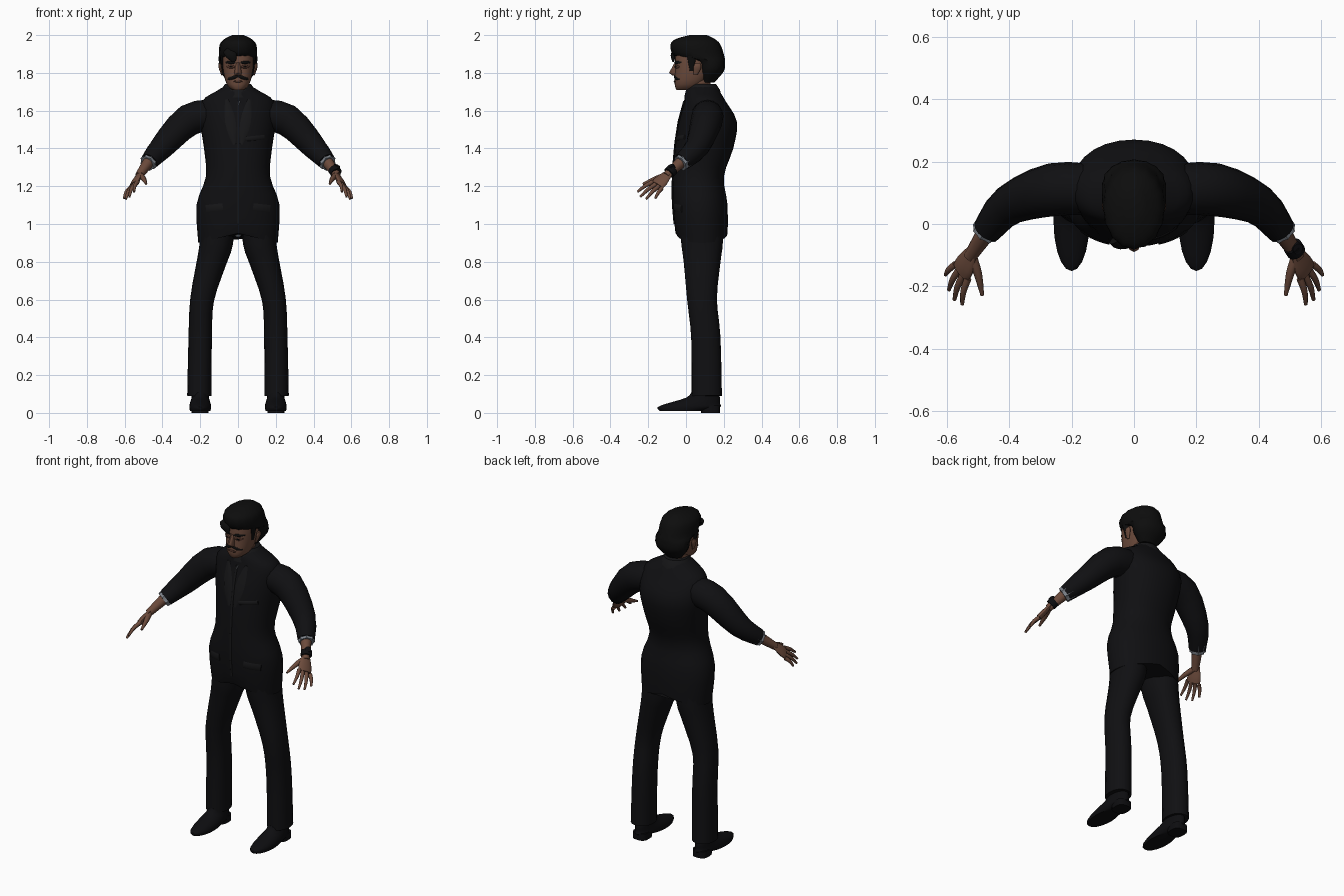
import bpy, bmesh
from math import sin, cos, pi, copysign
from mathutils import Vector

cube = bpy.data.objects.get("Cube")
if cube:
    bpy.data.objects.remove(cube)


def material(name, red, green, blue):
    mat = bpy.data.materials.new(name)
    mat.use_nodes = True
    mat.diffuse_color = (red, green, blue, 1)
    shader = mat.node_tree.nodes["Principled BSDF"]
    shader.inputs["Base Color"].default_value = mat.diffuse_color
    shader.inputs["Roughness"].default_value = .9
    return mat


suit = material("black suit", .005, .005, .006)
trim = material("suit trim", .008, .008, .009)
black_hair = material("black hair", .004, .004, .004)
leather = material("black leather", .004, .004, .005)
skin = material("brown skin", .15, .07, .045)
dark_skin = material("dark skin", .07, .03, .02)
shirt = material("grey shirt", .2, .22, .25)


def smooth(keys, steps=3):
    """Fill in between key tuples with a smooth curve through them."""
    filled = []
    for index in range(len(keys) - 1):
        before, start = keys[max(index - 1, 0)], keys[index]
        end, after = keys[index + 1], keys[min(index + 2, len(keys) - 1)]
        for step in range(steps):
            t = step / steps
            ease, blend = t * t * (3 - 2 * t), t * (1 - t)
            filled.append(tuple(
                a + (b - a) * ease + blend * ((1 - t) * (b - p) - t * (q - a)) / 2
                for p, a, b, q in zip(before, start, end, after)))
    return filled + [keys[-1]]


def loft(name, rings, mat, power=2, sides=16, wave=0, pair=False):
    """Skin rings of (centre, half axis, half axis), cap the ends, mirror pairs."""
    def rounded(value):
        return copysign(abs(value) ** (2 / power), value)

    bm = bmesh.new()
    loops = []
    for centre, across, along in rings:
        loop = []
        for side in range(sides):
            angle = 2 * pi * side / sides
            offset = across * rounded(cos(angle)) + along * rounded(sin(angle))
            loop.append(bm.verts.new(centre + offset * (1 + wave * (-1) ** side)))
        loops.append(loop)
    for low, high in zip(loops, loops[1:]):
        for side in range(sides):
            bm.faces.new((low[side - 1], low[side], high[side], high[side - 1]))
    bm.faces.new(loops[0])
    bm.faces.new(loops[-1])
    bmesh.ops.recalc_face_normals(bm, faces=bm.faces)
    mesh = bpy.data.meshes.new(name)
    bm.to_mesh(mesh)
    bm.free()
    mesh.materials.append(mat)
    part = bpy.data.objects.new(name, mesh)
    bpy.context.collection.objects.link(part)
    bpy.ops.object.select_all(action='DESELECT')
    part.select_set(True)
    bpy.context.view_layer.objects.active = part
    bpy.ops.object.shade_smooth_by_angle(angle=.8)
    if pair:
        mirror = part.modifiers.new("Mirror", 'MIRROR')
        mirror.use_mirror_merge = False
    return part


def stack(name, rows, mat, x=0, **options):
    """Level rings of (height, half width, front, back)."""
    rings = [(Vector((x, (front + back) / 2, z)), Vector((width, 0, 0)),
              Vector((0, (back - front) / 2, 0))) for z, width, front, back in rows]
    return loft(name, rings, mat, pair=x > 0, **options)


def limb(name, keys, mat, side=None, flat=1, pair=True, **options):
    """Rings square to a path of (x, y, z, radius); flat scales one radius."""
    path = smooth(keys)
    points = [Vector(key[:3]) for key in path]
    rings = []
    for index, point in enumerate(points):
        ahead = points[min(index + 1, len(points) - 1)] - points[max(index - 1, 0)]
        ahead.normalize()
        across = Vector(side) if side else ahead.cross(Vector((0, 0, 1)))
        across = (across - ahead * across.dot(ahead)).normalized()
        radius = path[index][3]
        rings.append((point, across * radius, ahead.cross(across) * radius * flat))
    return loft(name, rings, mat, pair=pair, **options)


def front_of(rows, x, z, power):
    """Depth of the front surface of a stack at x and z."""
    for low, high in zip(rows, rows[1:]):
        if low[0] <= z <= high[0]:
            share = (z - low[0]) / (high[0] - low[0])
            width, front, back = (a + share * (b - a) for a, b in zip(low[1:], high[1:]))
            reach = max(0, 1 - abs(x / width) ** power) ** (1 / power)
            return (front + back) / 2 - reach * (back - front) / 2
    return 0


def strip(name, rows, power, start, end, half, mat, bulge=0, thick=.004, pair=True):
    """Thin plate on a stack's front, widest in the middle when it bulges."""
    start, end = Vector(start), Vector(end)
    slope = (end - start).normalized()
    across = Vector((-slope.y, 0, slope.x))
    rings = []
    for step in range(7):
        x, z = start.lerp(end, step / 6)
        centre = Vector((x, front_of(rows, x, z, power) - .001, z))
        width = half + bulge * sin(pi * step / 6)
        rings.append((centre, across * width, Vector((0, thick, 0))))
    return loft(name, rings, mat, sides=8, pair=pair)


# Jacket, with the hem raised towards the middle
jacket_power, hem_width = 2.15, .21
jacket_rows = smooth([(.9, hem_width, -.05, .22), (1.1, .22, -.07, .22), (1.25, .17, -.07, .2),
                      (1.4, .18, -.06, .25), (1.54, .2, -.04, .27), (1.65, .19, -.01, .21),
                      (1.7, .12, 0, .18), (1.73, .07, .02, .16)])
jacket = stack("jacket", jacket_rows, suit, power=jacket_power, sides=28)
for vert in jacket.data.vertices[:28]:
    vert.co.z += .05 * (1 - abs(vert.co.x) / hem_width)
stack("collar", [(1.67, .1, -.01, .19), (1.71, .09, 0, .18), (1.74, .07, .02, .16)], trim)
stack("shirt_tail", [(.93, .01, 0, .06), (.96, .03, -.02, .06)], shirt)


def tailor(name, start, end, half, mat=trim, **options):
    strip(name, jacket_rows, jacket_power, start, end, half, mat, **options)


tailor("front_seam", (0, 1), (0, 1.65), .006, pair=False)
tailor("chest_pocket", (.04, 1.45), (.14, 1.46), .012, pair=False)
tailor("collar_stud", (0, 1.63), (.01, 1.65), .003, mat=shirt, pair=False)
tailor("lapels", (.02, 1.42), (.06, 1.66), .008, bulge=.02)
tailor("hip_pockets", (.08, 1.09), (.17, 1.08), .02)

# Head and neck
stack("neck", [(1.66, .055, .01, .13), (1.78, .055, 0, .13)], skin)
face_power = 2.4
face_rows = smooth([(1.71, .03, -.05, .05), (1.74, .06, -.06, .09), (1.82, .08, -.058, .15),
                    (1.92, .08, -.055, .16), (1.97, .05, -.02, .13)])
stack("head", face_rows, skin, power=face_power, sides=24)
stack("nose", [(1.785, .015, -.07, -.04), (1.8, .02, -.09, -.04),
               (1.855, .01, -.06, -.04)], skin, sides=8)
limb("ears", [(.085, .05, 1.79, .01), (.095, .06, 1.83, .02), (.095, .06, 1.85, .015)],
     skin, side=(0, 1, 0), flat=.4)


def feature(name, start, end, half, mat=black_hair, **options):
    strip(name, face_rows, face_power, start, end, half, mat, **options)


feature("mouth", (-.025, 1.755), (.025, 1.755), .002, mat=dark_skin, bulge=.004, pair=False)
feature("moustache", (0, 1.783), (.055, 1.766), .004, bulge=.005)
feature("brows", (.012, 1.854), (.066, 1.856), .004, bulge=.004)
feature("eye_sockets", (.015, 1.832), (.06, 1.832), .003, mat=dark_skin, bulge=.006)
feature("eyes", (.028, 1.833), (.046, 1.833), .001, bulge=.004, thick=.005)

# Hair: wavy cap with a lock over the brow and sideburns
hair_rows = smooth([(1.75, .05, .08, .15), (1.81, .095, .06, .2), (1.86, .1, .04, .205),
                    (1.89, .1, -.06, .2), (1.95, .095, -.08, .18), (1.98, .07, -.05, .15),
                    (2, .03, .02, .11)])
stack("hair", hair_rows, black_hair, sides=32, wave=.018)
limb("hair_lock", [(-.06, -.05, 1.92, .025), (-.035, -.066, 1.895, .03),
                   (-.02, -.068, 1.86, .01)], black_hair, side=(1, 0, 0), flat=.5, pair=False)
limb("sideburns", [(.085, .03, 1.89, .025), (.078, .03, 1.81, .01)],
     black_hair, side=(0, 1, 0), flat=.4)

# Arms
limb("sleeves", [(.12, .11, 1.58, .08), (.26, .11, 1.55, .085), (.4, .06, 1.41, .065),
                 (.47, -.02, 1.33, .047)], suit)
limb("shirt_cuffs", [(.45, .01, 1.35, .045), (.48, -.03, 1.32, .042)], shirt, wave=.08)
limb("forearms", [(.45, .01, 1.36, .035), (.525, -.105, 1.255, .021)], skin)

# Hands, with fingers fanned out from the knuckles
palm_side = Vector((.57, .65, -.5))
pointing = Vector((.3, -.7, -.64))
knuckles = Vector((.552, -.152, 1.206))
limb("palms", [(.52, -.09, 1.27, .023), (.54, -.13, 1.23, .04), (*knuckles, .04)],
     skin, side=palm_side, flat=.4)
for number, finger in enumerate(("index", "middle", "ring", "little")):
    fan = number / 1.5 - 1
    reach = .11 - fan * .016 - fan * fan * .027
    base = knuckles + palm_side * fan * .035
    tip = knuckles + palm_side * fan * .055 + pointing * reach
    joint = base.lerp(tip, .5) + Vector((.005, 0, .005))
    limb(finger + "_fingers", [(*base, .012), (*joint, .01), (*tip, .006)],
         skin, side=palm_side, sides=8)
limb("thumbs", [(.52, -.1, 1.26, .017), (.5, -.16, 1.24, .014), (.486, -.228, 1.212, .006)],
     skin, side=palm_side, sides=8)

# Wristwatch on the left arm
limb("watch_strap", [(.507, -.07, 1.29, .031), (.52, -.09, 1.27, .031)], leather, pair=False)
limb("watch_case", [(.518, -.075, 1.295, .02), (.525, -.08, 1.31, .017)], leather,
     side=(1, 0, 0), pair=False)

# Trousers and shoes
limb("trouser_legs", [(.1, .08, 1.05, .09), (.115, .085, .9, .088), (.14, .085, .8, .078),
                      (.19, .085, .6, .063), (.2, .105, .4, .062), (.205, .11, .09, .064)],
     suit, side=(1, 0, 0), flat=1.25, power=2.2)
foot = .2
shoe_rows = smooth([(.01, .054, -.14, .1), (.03, .058, -.15, .18), (.05, .055, -.1, .18),
                    (.08, .046, 0, .18), (.11, .045, .03, .17)])
stack("shoes", shoe_rows, leather, x=foot, sides=20)
stack("heels", [(0, .045, .08, .18), (.04, .045, .08, .18)], leather, x=foot, power=3)
